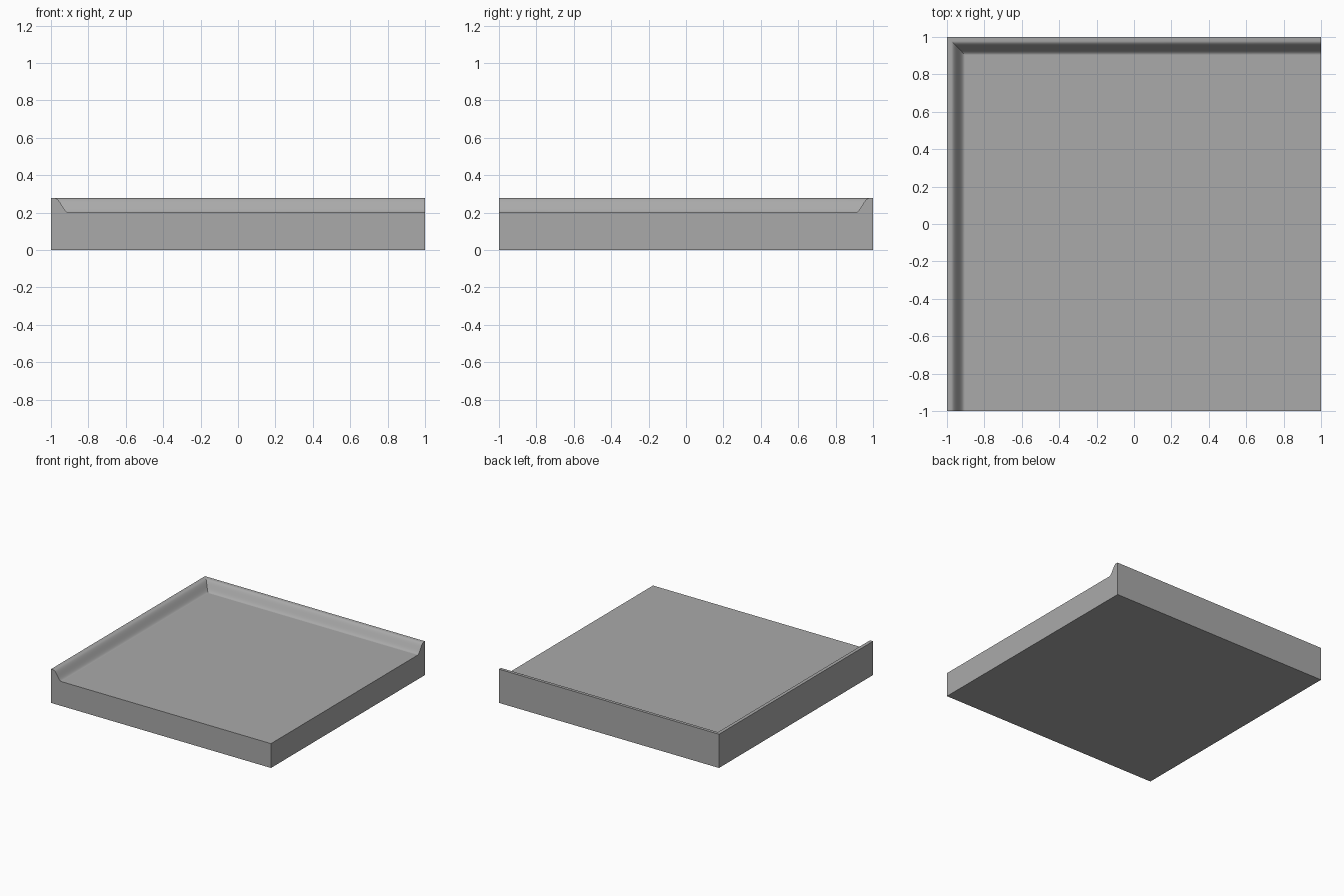
import bpy, bmesh, math

cube = bpy.data.objects.get("Cube")
if cube:
    bpy.data.objects.remove(cube, do_unlink=True)

FLOOR, TOP = 0.2, 0.277      # heights of the tray floor and the rim
LIP, RIM = 0.022, 0.095      # widths of the flat lip and the whole rim
STEPS = 14

# Rim profile: distance in from the outer wall, height
profile = [(0, 0), (0, TOP)]
for i in range(STEPS + 1):
    t = i / STEPS
    drop = (1 - math.cos(math.pi * t)) / 2
    profile.append((LIP + (RIM - LIP) * t, TOP + (FLOOR - TOP) * drop))

bm = bmesh.new()

# Sections at the front end, mitred corner and left end
front = [bm.verts.new((-1 + d, -1, z)) for d, z in profile]
corner = [bm.verts.new((-1 + d, 1 - d, z)) for d, z in profile]
side = [bm.verts.new((1, 1 - d, z)) for d, z in profile]

# Walls and curved rim swept along the two sides
for a, b in ((front, corner), (corner, side)):
    for i in range(len(profile) - 1):
        f = bm.faces.new((a[i], b[i], b[i + 1], a[i + 1]))
        f.smooth = i > 0

# Open corner, floor, underside and the two cut ends
low = bm.verts.new((1, -1, 0))
high = bm.verts.new((1, -1, FLOOR))
bm.faces.new((front[-1], high, side[-1], corner[-1]))
bm.faces.new((front[0], corner[0], side[0], low))
bm.faces.new(front + [high, low])
bm.faces.new(side + [high, low])
bmesh.ops.recalc_face_normals(bm, faces=bm.faces[:])

# Keep the mitre and the borders of flat faces crisp
for e in bm.edges:
    flat = any(not f.smooth for f in e.link_faces)
    e.smooth = not flat and e.calc_face_angle(0) < math.radians(30)
for i in range(1, len(profile) - 1):
    bm.edges.get((corner[i], corner[i + 1])).smooth = False

mesh = bpy.data.meshes.new("corner_tray")
bm.to_mesh(mesh)
bm.free()
tray = bpy.data.objects.new("corner_tray", mesh)
bpy.context.collection.objects.link(tray)

# Plain grey
grey = bpy.data.materials.new("grey")
grey.use_nodes = True
colour = (0.4, 0.4, 0.4, 1)
grey.diffuse_color = colour
grey.node_tree.nodes["Principled BSDF"].inputs["Base Color"].default_value = colour
mesh.materials.append(grey)
